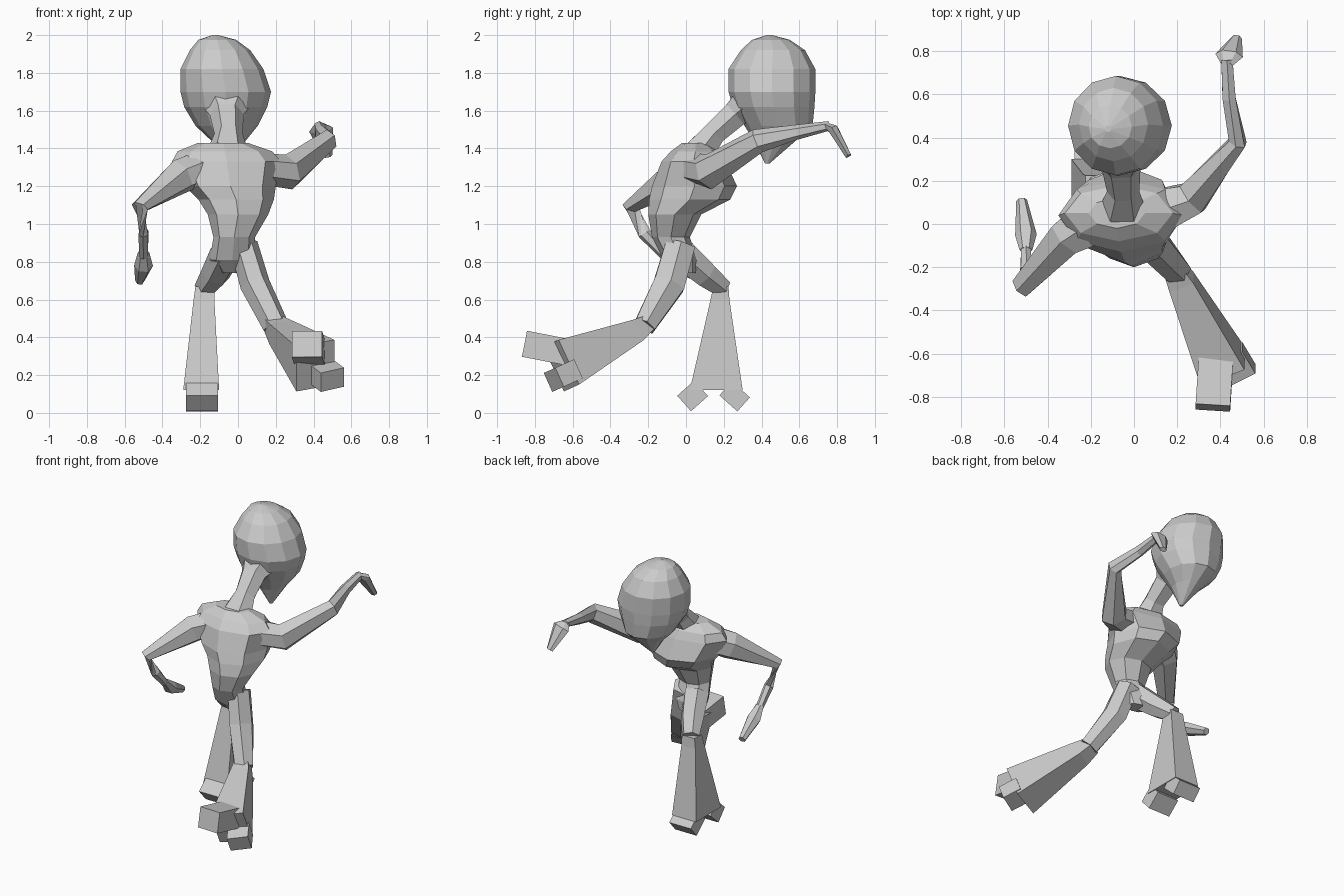
import bpy, math
from mathutils import Vector

X, Y, Z = Vector((1, 0, 0)), Vector((0, 1, 0)), Vector((0, 0, 1))


def loft(name, rings, sides=6, ref=X, box=False, axis=None):
    """Skin rings (x, y, z, half size along ref, half size across) along a path."""
    n = 4 if box else sides
    off, k = (math.pi / 4, math.sqrt(2)) if box else (0, 1)
    pts = [Vector(r[:3]) for r in rings]
    verts, faces = [], []
    for i, r in enumerate(rings):
        t = axis or (pts[min(i + 1, len(pts) - 1)] - pts[max(i - 1, 0)]).normalized()
        u = (ref - t * ref.dot(t)).normalized()
        v = t.cross(u)
        for j in range(n):
            a = off + 2 * math.pi * j / n
            verts.append(pts[i] + u * (k * r[3] * math.cos(a)) + v * (k * r[4] * math.sin(a)))
    for i in range(len(rings) - 1):
        for j in range(n):
            m = (j + 1) % n
            faces.append((i * n + j, i * n + m, (i + 1) * n + m, (i + 1) * n + j))
    faces.append(tuple(reversed(range(n))))
    faces.append(tuple(range((len(rings) - 1) * n, len(rings) * n)))
    me = bpy.data.meshes.new(name)
    me.from_pydata(verts, [], faces)
    me.update()
    ob = bpy.data.objects.new(name, me)
    bpy.context.collection.objects.link(ob)
    return ob


# Torso, neck and large head
loft("torso", [(-.02, .0, .74, .07, .05), (-.03, -.03, .81, .12, .09),
               (-.02, -.08, .93, .11, .10), (0, -.06, 1.05, .16, .14),
               (-.01, .02, 1.13, .20, .215), (-.04, .045, 1.2, .24, .225),
               (-.06, .04, 1.33, .29, .17), (-.07, .05, 1.385, .25, .13),
               (-.08, .05, 1.43, .13, .07)],
     sides=8, axis=Z)
loft("neck", [(-.055, .07, 1.38, .11, .09), (-.05, .15, 1.48, .075, .07),
              (-.06, .26, 1.58, .09, .08), (-.06, .38, 1.68, .18, .12)])
loft("head", [(-.04, .43, 1.32, .012, .012), (-.05, .47, 1.44, .09, .11),
              (-.06, .49, 1.52, .165, .18), (-.065, .465, 1.62, .22, .215),
              (-.065, .455, 1.70, .24, .23), (-.085, .455, 1.82, .22, .23),
              (-.095, .46, 1.92, .16, .17), (-.11, .45, 1.975, .10, .10),
              (-.12, .44, 2.0, .015, .015)], sides=12, axis=Z)

# Arms: one reaching ahead, one bent behind
loft("right_arm", [(.06, .04, 1.30, .08, .13), (.27, .12, 1.275, .095, .09),
                   (.48, .38, 1.44, .065, .045), (.44, .58, 1.485, .04, .035),
                   (.43, .76, 1.52, .025, .03)], ref=Z)
loft("right_hand", [(.43, .74, 1.525, .03, .015), (.44, .78, 1.50, .065, .03),
                    (.475, .86, 1.36, .025, .018)])
loft("left_arm", [(-.16, .03, 1.31, .09, .13), (-.31, -.06, 1.25, .095, .095),
                  (-.52, -.29, 1.09, .04, .055), (-.50, -.22, .95, .035, .03),
                  (-.50, -.11, .83, .025, .025)], ref=Z)
loft("left_hand", [(-.50, -.12, .85, .03, .02), (-.50, -.05, .78, .05, .045),
                   (-.52, .11, .70, .025, .025)])

# Front leg with flared trouser
loft("left_thigh", [(-.06, -.03, .85, .09, .09), (-.12, .10, .735, .08, .075),
                    (-.175, .195, .66, .06, .055)])
loft("left_shin", [(-.175, .185, .67, .05, .04), (-.18, .18, .60, .055, .05),
                   (-.195, .16, .12, .095, .14)], box=True, axis=Z)

# Trailing leg with flared trouser
loft("right_thigh", [(.03, -.03, .89, .075, .09), (.09, -.09, .68, .08, .095),
                     (.20, -.22, .46, .07, .065)])
loft("right_shin", [(.18, -.20, .475, .045, .04), (.22, -.27, .43, .06, .06),
                    (.41, -.66, .25, .11, .13)], box=True)

# Shoe ends poking out of each trouser hem
for name, start, end, w, h in [
        ("left_toe", (-.19, .21, .13), (-.19, .305, .045), .085, .05),
        ("left_heel", (-.19, .08, .13), (-.19, -.01, .05), .085, .055),
        ("right_toe", (.38, -.62, .32), (.365, -.85, .365), .08, .07),
        ("right_heel", (.44, -.60, .22), (.50, -.70, .175), .07, .055)]:
    loft(name, [(*start, w, h), (*end, w, h)], box=True)
